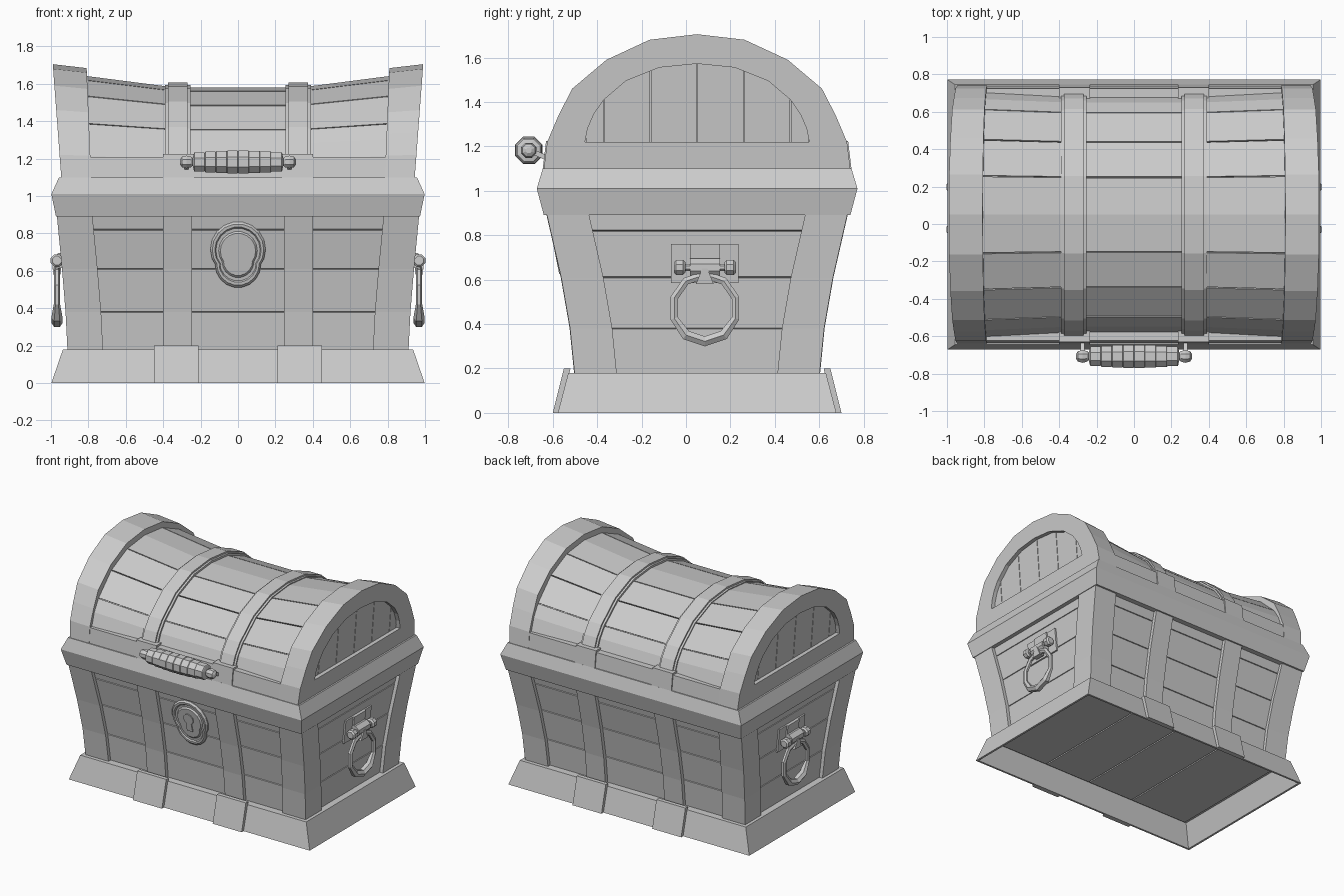
import bpy, bmesh
from math import sin, cos, radians, pi

if "Cube" in bpy.data.objects:
    bpy.data.objects.remove(bpy.data.objects["Cube"])

YC = 0.05                      # chest centre line in y
BOTH = (1, -1)


def loft(name, parts, xs=(1,), ys=(1,), closed=False):
    """Skin every list of point loops in parts, repeated for each mirror sign."""
    bm = bmesh.new()
    for loops in parts:
        for sx in xs:
            for sy in ys:
                rows = [[bm.verts.new((x * sx, y * sy + YC, z)) for x, y, z in lp] for lp in loops]
                n = len(rows[0])
                pairs = list(zip(rows, rows[1:])) + ([(rows[-1], rows[0])] if closed else [])
                for a, b in pairs:
                    for i in range(n):
                        j = (i + 1) % n
                        bm.faces.new((a[i], a[j], b[j], b[i]))
                if not closed:
                    bm.faces.new(rows[0])
                    bm.faces.new(rows[-1])
    bmesh.ops.recalc_face_normals(bm, faces=bm.faces)
    me = bpy.data.meshes.new(name)
    bm.to_mesh(me)
    bm.free()
    ob = bpy.data.objects.new(name, me)
    bpy.context.collection.objects.link(ob)
    return ob


def interp(table, t):
    for (a, p), (b, q) in zip(table, table[1:]):
        if t <= b:
            break
    f = (t - a) / (b - a)
    return p + (q - p) * f


def rect(x, y, z):
    return [(x, y, z), (-x, y, z), (-x, -y, z), (x, -y, z)]


def span(x0, x1, y0, y1, z):
    return [(x0, y0, z), (x1, y0, z), (x1, y1, z), (x0, y1, z)]


def lathe(o, axis, prof, n=8):
    loops = []
    for t, r in prof:
        ring = []
        for k in range(n):
            a = 2 * pi * (k + .5) / n
            c, s = r * cos(a), r * sin(a)
            d = (t, c, s) if axis == 'x' else (c, t, s)
            ring.append(tuple(p + q for p, q in zip(o, d)))
        loops.append(ring)
    return loops


# Curved half width and half depth of the body by height
HX = [(.18, .912), (.38, .922), (.61, .941), (.89, .968)]
HY = [(.18, .552), (.38, .572), (.61, .612), (.89, .676)]
LEVELS = [.16, .38, .61, .82, .90]


def hx(z): return interp(HX, z)
def hy(z): return interp(HY, z)


# Thin-walled plinth, open below, with floor boards high inside
loft("plinth", [[rect(.924, .57, .172), rect(.982, .612, 0), rect(.998, .627, 0), rect(.936, .58, .18)]])
loft("floor_boards", [[span(x0 + .005, x1 - .005, -.55, .55, z) for z in (.158, .175)]
                      for x0, x1 in ((-.9, -.4), (-.4, 0), (0, .4), (.4, .9))])
loft("plinth_strap_blocks", [[span(.21, .45, .617, .65, 0), span(.21, .45, .57, .60, .2)]], BOTH, BOTH)

# Body planks with fine grooves
body = []
for a, b in zip(LEVELS, LEVELS[1:]):
    for z, d in ((max(a, .175) + .003, .026), (b - .003, .026), (b, .036)):
        body.append(rect(hx(z) - d, hy(z) - d, z))
loft("body_planks", [body])

# Corner posts
W, D = .19, .05
posts = []
for z, _ in HX:
    x, y = hx(z), hy(z)
    posts.append([(x, y, z), (x - W, y, z), (x - W, y - D, z), (x - D, y - D, z), (x - D, y - W, z), (x, y - W, z)])
loft("corner_posts", [posts], BOTH, BOTH)

# Body straps, front and back
loft("body_straps", [[span(.245, .40, hy(z) - .05, hy(z) + .002, z) for z, _ in HY]], BOTH, BOTH)

# Rim between body and lid
loft("rim", [[rect(.973, .69, .89), rect(.998, .722, 1.01), rect(.957, .695, 1.10)]])

# Half profiles (y, z): end arch, opening of the end panel, plank arch
ARCH = [(.69, 1.10), (.675, 1.22), (.624, 1.34), (.562, 1.46), (.408, 1.59), (.214, 1.68), (0, 1.705)]
MOON = [(.505, 1.22), (.493, 1.28), (.465, 1.345), (.42, 1.41), (.32, 1.495), (.17, 1.555), (0, 1.572)]
PLANK = [(.685, 1.10), (.675, 1.226), (.64, 1.327), (.583, 1.42), (.415, 1.585), (.214, 1.68), (0, 1.705)]


def full(half):
    return half + [(-y, z) for y, z in half[-2::-1]]


def xo(z): return .945 + .075 * (z - 1.1)


arch, moon, plank_arch = full(ARCH), full(MOON), full(PLANK)
loft("lid_ends", [[[(.785 + .04 * (z - 1.1), y, 1.1 + (z - 1.1) * .965) for y, z in arch],
                   [(xo(z), y, z) for y, z in arch],
                   [(xo(z), y, z) for y, z in moon],
                   [(xo(z) - .04, y, z) for y, z in moon]]], BOTH)

# Upright planks in the end panels
MTAB = sorted((y, z) for y, z in moon)
cuts = [-.503, -.42, -.21, 0, .21, .42, .503]
end_planks = []
for a, b in zip(cuts, cuts[1:]):
    a, b = a + .002, b - .002
    ys = [a] + [y for y, _ in MTAB if a < y < b] + [b]
    poly = [(a, 1.215), (b, 1.215)] + [(y, interp(MTAB, y)) for y in reversed(ys)]
    end_planks.append([[(xo(z) - d, y, z) for y, z in poly] for d in (.05, .03)])
loft("lid_end_planks", end_planks, BOTH)


# Saddle-shaped lid planks
def lid(x, off=0):
    f = max(0, (abs(x) - .33) / .47)
    sy = .935 + .03 * f + off / .65
    sz = .793 + .1 * f + off / .5
    return [(x, y * sy, 1.1 + (z - 1.1) * sz) for y, z in plank_arch]


STATIONS = (-.82, -.33, .33, .82)
loft("lid_core", [[lid(x, -.01) for x in STATIONS]])


def mix(p, q, f):
    return tuple(a + (b - a) * f for a, b in zip(p, q))


planks = []
for i, j in ((0, 3), (3, 4), (4, 5), (5, 7), (7, 8), (8, 9), (9, 12)):
    loops = []
    for x in STATIONS:
        sides = []
        for off in (0, -.02):
            p = lid(x, off)[i:j + 1]
            p[0], p[-1] = mix(p[0], p[1], .016), mix(p[-1], p[-2], .016)
            sides.append(p)
        loops.append(sides[0] + sides[1][::-1])
    planks.append(loops)
loft("lid_planks", planks)

# Lid straps: wide base band and narrower raised band
for name, x0, x1, t in (("lid_strap_base", .255, .39, .012), ("lid_strap_top", .27, .375, .022)):
    loft(name, [[[(x, y, z) for _, y, z in lid(.3, t) + lid(.3, -.02)[::-1]] for x in (x0, x1)]], BOTH)

# Lower lid rail and strap feet
loft("lid_rails", [[span(-.81, .81, .58, .688, 1.09), span(-.81, .81, .58, .674, 1.21)]], (1,), BOTH)
loft("lid_strap_feet", [[span(.235, .40, .58, .696, 1.09), span(.235, .40, .58, .68, 1.225)]], BOTH, BOTH)

# Front grip handle with end knobs and arms
grip = [(-.31, .014), (-.3, .03), (-.275, .037), (-.25, .03), (-.242, .022), (-.238, .042)]
for i in range(8):
    a, b = -.236 + .059 * i, -.177 + .059 * i
    r = .067 - .014 * (((a + b) / 2) / .235) ** 2
    grip += [(a + .003, r), (b - .003, r), (b, r - .004)]
grip += [(.242, .022), (.25, .03), (.275, .037), (.3, .03), (.31, .014)]
loft("lid_handle", [lathe((0, -.758, 1.182), 'x', grip)])
loft("lid_handle_arms", [[[(x, y, z + d) for x, d in ((.265, -.012), (.285, -.012), (.285, .012), (.265, .012))]
                          for y, z in ((-.75, 1.18), (-.67, 1.145))]], BOTH)


# Lock plate and keyhole on one slanted plane
def slant(x, z, out):
    return (x, -(.606 + .2 * (z - .61)) - out, z)


def lock_loop(k, out):
    pts = [(.148 * cos(radians(a)), .715 + .148 * sin(radians(a))) for a in range(-40, 221, 20)]
    pts += [(.122 * cos(radians(a)), .632 + .122 * sin(radians(a))) for a in range(180, 361, 20)]
    return [slant(x * k, .69 + (z - .69) * k, out) for x, z in pts]


loft("lock_plate", [[lock_loop(1, -.04), lock_loop(1, -.008), lock_loop(.93, .004), lock_loop(.84, .004),
                     lock_loop(.8, -.006), lock_loop(.7, -.006), lock_loop(.64, .004)]])
key = [(.04 * cos(radians(a)), .72 + .04 * sin(radians(a))) for a in range(-60, 241, 30)]
key += [(-.024, .625), (.024, .625)]
loft("keyhole", [[[slant(x, z, o) for x, z in key] for o in (-.02, .012)]])

# Side ring handles: plate, bracket, bar with end spools, ring and hook
RY, BX, BZ = .035, .968, .655


def slab(y, d0, d1, zs):
    return [span(hx(z) - d0, hx(z) + d1, RY - y, RY + y, z) for z in zs]


loft("side_plates", [slab(.152, .05, -.014, (.585, .76))], BOTH)
loft("side_brackets", [slab(.068, .04, -.003, (.68, .76)),
                       [span(.92, .97, RY - .068, RY + .068, .615), span(.92, .99, RY - .068, RY + .068, .64),
                        span(.92, .99, RY - .068, RY + .068, .67), span(.92, .96, RY - .068, RY + .068, .695)]], BOTH)
spool = [(-.14, .025), (-.13, .036), (-.098, .036), (-.088, .025), (-.088, .017)]
loft("side_bars", [lathe((BX, RY, BZ), 'y', spool + [(-t, r) for t, r in spool[::-1]])], BOTH)
ring = []
for k in range(10):
    a = 2 * pi * (k + .5) / 10
    rx, r = (.03, .026) if sin(a) < -.4 else (.016, .02)
    ring.append([(BX + rx * cos(b), RY + (.145 + r * sin(b)) * cos(a), .472 + (.15 + r * sin(b)) * sin(a))
                 for b in [pi / 3 * m for m in range(6)]])
loft("side_rings", [ring], BOTH, closed=True)
loft("side_ring_hooks", [[span(BX - .02, BX + .02, RY - .04, RY + .04, .58),
                          span(BX - .026, BX + .026, RY - .012, RY + .012, .65)]], BOTH)
